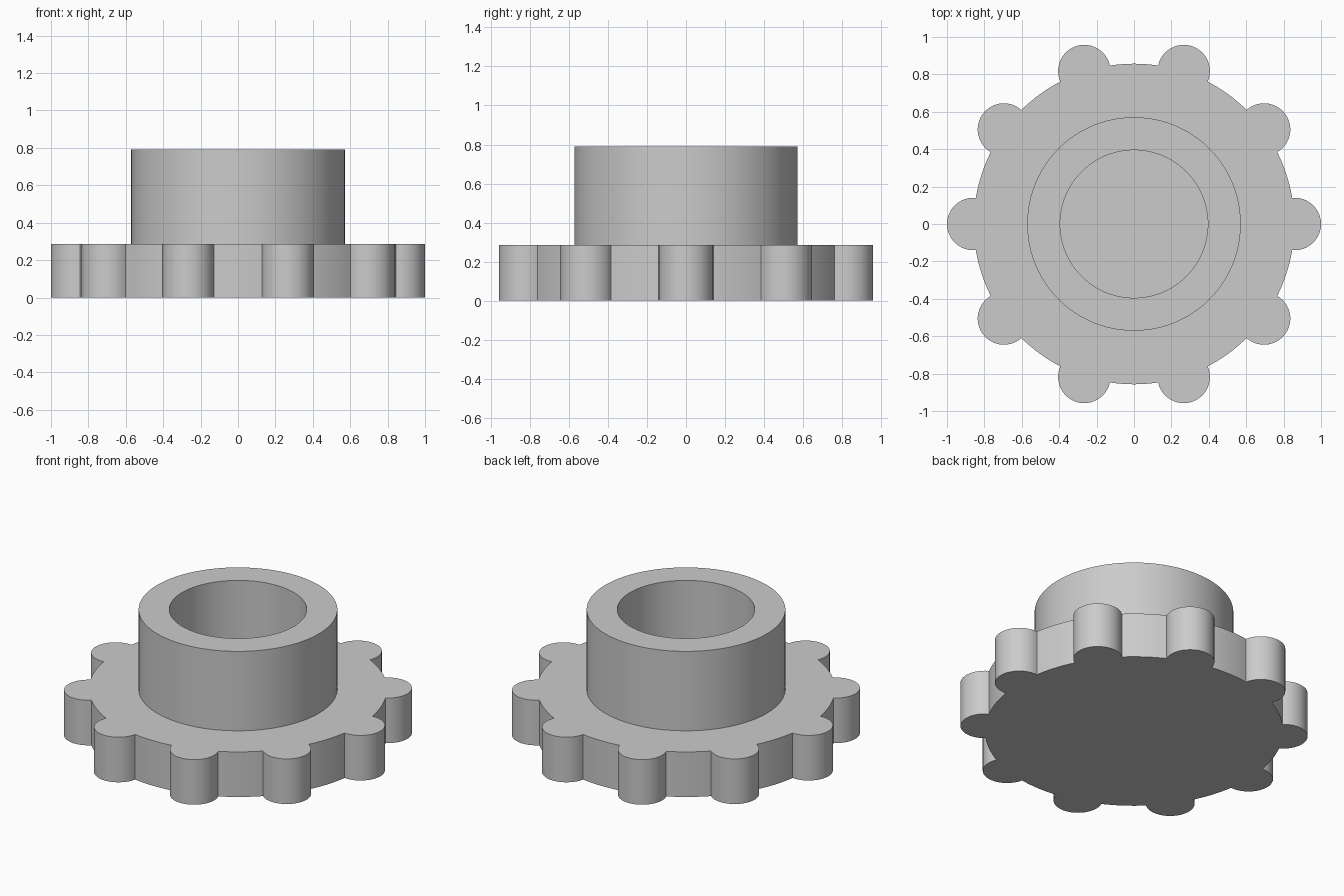
import bpy, bmesh
from math import sin, cos, acos, pi

cube = bpy.data.objects.get("Cube")
if cube:
    bpy.data.objects.remove(cube, do_unlink=True)

DISC_R, DISC_H = 0.857, 0.286
LOBES, LOBE_R, LOBE_D = 10, 0.14, 0.86
HUB_R, BORE_R, TOP = 0.571, 0.395, 0.79

grey = bpy.data.materials.new("plain_grey")
grey.use_nodes = True
colour = (0.6, 0.6, 0.6, 1)
grey.diffuse_color = colour
grey.node_tree.nodes["Principled BSDF"].inputs["Base Color"].default_value = colour


def finish(name, bm):
    bmesh.ops.recalc_face_normals(bm, faces=bm.faces)
    mesh = bpy.data.meshes.new(name)
    bm.to_mesh(mesh)
    bm.free()
    mesh.materials.append(grey)
    obj = bpy.data.objects.new(name, mesh)
    bpy.context.collection.objects.link(obj)
    bpy.ops.object.select_all(action='DESELECT')
    obj.select_set(True)
    bpy.context.view_layer.objects.active = obj
    bpy.ops.object.shade_smooth_by_angle(angle=pi / 6)
    return obj


# Lobed base: alternate round lobes with arcs of the disc rim, then extrude
half = acos((LOBE_D**2 + DISC_R**2 - LOBE_R**2) / (2 * LOBE_D * DISC_R))
swing = acos((DISC_R * cos(half) - LOBE_D) / LOBE_R)
step = 2 * pi / LOBES
outline = []
for i in range(LOBES):
    a = i * step
    for k in range(25):
        t = a - swing + 2 * swing * k / 24
        outline.append((LOBE_D * cos(a) + LOBE_R * cos(t),
                        LOBE_D * sin(a) + LOBE_R * sin(t)))
    for k in range(1, 8):
        t = a + half + (step - 2 * half) * k / 8
        outline.append((DISC_R * cos(t), DISC_R * sin(t)))

bm = bmesh.new()
bottom = bm.faces.new([bm.verts.new((x, y, 0)) for x, y in outline])
ext = bmesh.ops.extrude_face_region(bm, geom=[bottom], use_keep_orig=True)
top_verts = [v for v in ext["geom"] if isinstance(v, bmesh.types.BMVert)]
bmesh.ops.translate(bm, verts=top_verts, vec=(0, 0, DISC_H))
finish("lobed_base", bm)

# Hollow hub: wall profile revolved around z, standing on the base
bm = bmesh.new()
profile = [(BORE_R, DISC_H), (BORE_R, TOP), (HUB_R, TOP), (HUB_R, DISC_H)]
verts = [bm.verts.new((r, 0, z)) for r, z in profile]
edges = [bm.edges.new(pair) for pair in zip(verts, verts[1:])]
bmesh.ops.spin(bm, geom=verts + edges, cent=(0, 0, 0), axis=(0, 0, 1),
               angle=2 * pi, steps=96)
bmesh.ops.remove_doubles(bm, verts=bm.verts, dist=0.0001)
hub = finish("hollow_hub", bm)
